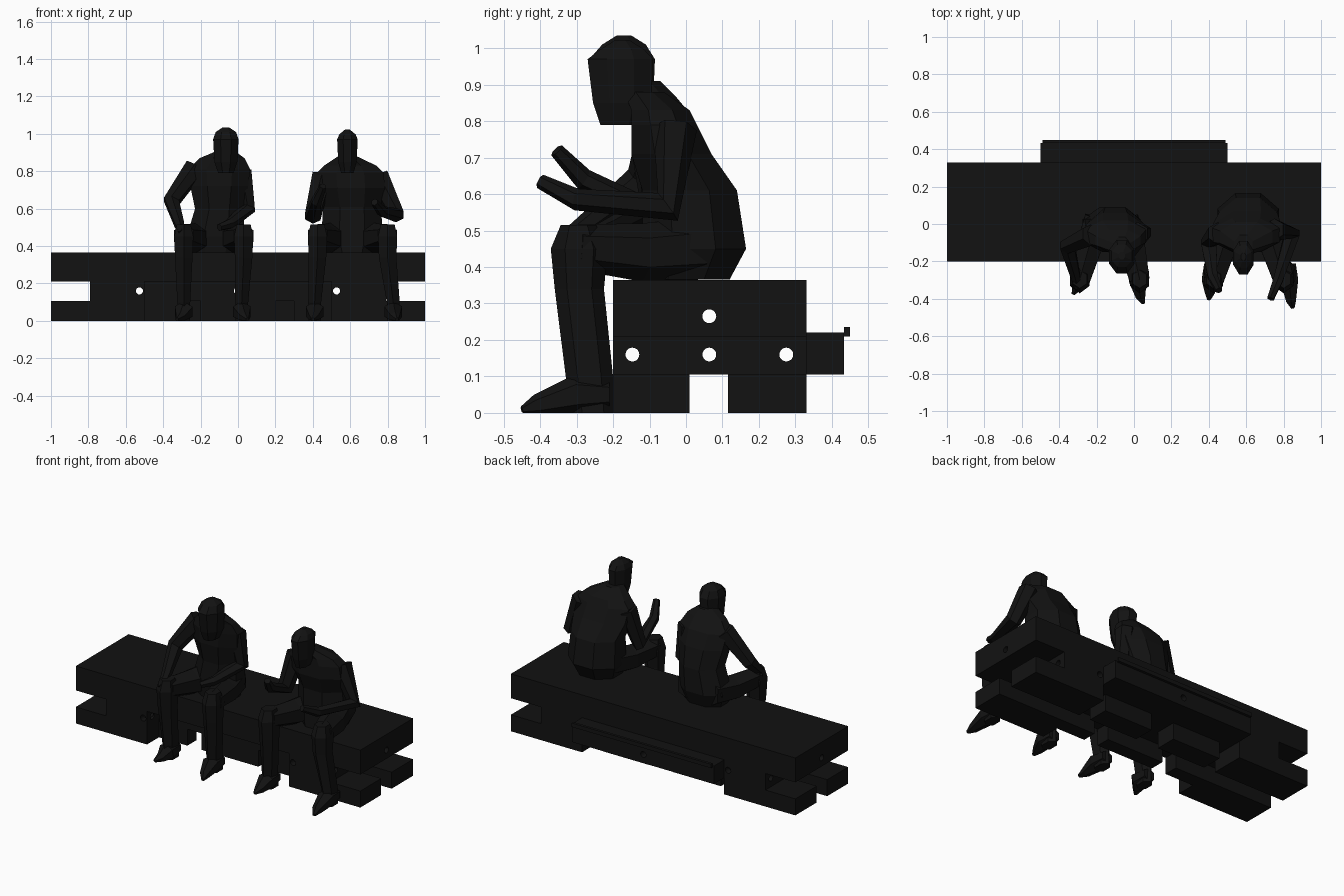
import bpy, math
from mathutils import Vector

if "Cube" in bpy.data.objects:
    bpy.data.objects.remove(bpy.data.objects["Cube"])

black = bpy.data.materials.new("black")
black.diffuse_color = (0.006, 0.006, 0.006, 1)
black.use_nodes = True
black.node_tree.nodes["Principled BSDF"].inputs["Base Color"].default_value = black.diffuse_color


def make(name, verts, faces):
    me = bpy.data.meshes.new(name)
    me.from_pydata(verts, [], faces)
    me.materials.append(black)
    ob = bpy.data.objects.new(name, me)
    bpy.context.collection.objects.link(ob)
    return ob


def skin(name, rings):
    n = len(rings[0])
    verts = [v for r in rings for v in r]
    faces = [tuple(reversed(range(n)))]
    for k in range(len(rings) - 1):
        for i in range(n):
            j = (i + 1) % n
            faces.append((k*n + i, k*n + j, k*n + n + j, k*n + n + i))
    faces.append(tuple(range((len(rings) - 1)*n, len(rings)*n)))
    return make(name, verts, faces)


def stack(name, sections, n=8):
    """Horizontal rings: z, x centre, half width, y front, y back."""
    rings = []
    for z, cx, w, y0, y1 in sections:
        ring = []
        for i in range(n):
            a = 2*math.pi*(i + 0.5)/n
            ring.append((cx + w*1.08*math.cos(a), (y0 + y1)/2 + (y1 - y0)*0.54*math.sin(a), z))
        rings.append(ring)
    return skin(name, rings)


def limb(name, pts, n=6):
    """Tube through points: x, y, z, radius; never below the floor."""
    ps = [Vector(p[:3]) for p in pts]
    rings = []
    for k, p in enumerate(ps):
        d = (ps[min(k + 1, len(ps) - 1)] - ps[max(k - 1, 0)]).normalized()
        u = d.cross(Vector((1, 0, 0))).normalized()
        v = d.cross(u)
        ring = []
        for i in range(n):
            a = 2*math.pi*i/n
            q = p + (u*math.cos(a) + v*math.sin(a))*pts[k][3]
            ring.append((q.x, q.y, max(q.z, 0)))
        rings.append(ring)
    return skin(name, rings)


def box(name, x0, x1, y0, y1, z0, z1):
    v = [(x, y, z) for z in (z0, z1) for x, y in ((x0, y0), (x1, y0), (x1, y1), (x0, y1))]
    return skin(name, [v[:4], v[4:]])


# Bench: top plate and rails
box("top_plate", -1, 1, -.2, .33, .31, .365)
drilled = []
for name, y0, y1 in (("front", -.2, -.1), ("centre", .0, .12), ("back", .23, .33)):
    drilled.append(box(name + "_top_rail", -.5, .5, y0, y1, .21, .31))

# Bench: notched ends with feet
for s in (-1, 1):
    a, b = sorted((s*.5, s))
    c, d = sorted((s*.5, s*.79))
    drilled.append(box("end_top_beam", a, b, -.2, .33, .21, .31))
    drilled.append(box("end_block", c, d, -.2, .33, .105, .21))
    box("end_front_foot", a, b, -.2, .01, 0, .105)
    box("end_back_foot", a, b, .115, .33, 0, .105)

# Bench: hollow middle, with a front groove matching the rear tongue
drilled.append(box("middle_web", -.5, .5, -.08, .21, .105, .21))
drilled.append(box("rear_tongue", -.5, .5, .21, .433, .105, .22))
box("tongue_lip", -.49, .49, .433, .45, .21, .235)
for x0, x1 in ((-.5, -.3), (-.2, .2), (.3, .5)):
    box("middle_front_runner", x0, x1, -.08, .01, 0, .105)
for x0, x1 in ((-.42, -.08), (.08, .42)):
    box("middle_back_runner", x0, x1, .115, .25, 0, .105)

# Bolt holes
cutters = []
for loc, rot in [((0, y, z), (0, math.pi/2, 0)) for y, z in ((-.147, .16), (.064, .16), (.275, .16), (.064, .265))] + \
                [((x, .1, .16), (math.pi/2, 0, 0)) for x in (-.527, -.003, .527)]:
    bpy.ops.mesh.primitive_cylinder_add(vertices=20, radius=.019, depth=2.4, location=loc, rotation=rot)
    c = bpy.context.object
    c.name = "hole_cutter"
    cutters.append(c)
for ob in drilled:
    bpy.context.view_layer.objects.active = ob
    for c in cutters:
        m = ob.modifiers.new("hole", 'BOOLEAN')
        m.operation, m.object, m.solver = 'DIFFERENCE', c, 'EXACT'
        bpy.ops.object.modifier_apply(modifier=m.name)
for c in cutters:
    bpy.data.objects.remove(c)


def sitter(name, torso, head, arms, legs):
    stack(name + "_torso", torso)
    hx, w, top, dy = head
    stack(name + "_head", [(.79, hx, w*.6, -.23 + dy, -.12 + dy), (.85, hx, w*.9, -.25 + dy, -.09 + dy),
                           (.97, hx, w, -.265 + dy, -.085 + dy), (top - .025, hx, w*.8, -.23 + dy, -.11 + dy),
                           (top, hx, w*.25, -.19 + dy, -.15 + dy)])
    for sh, el, wr, tip in arms:
        limb(name + "_arm", [(*sh, .06), (*el, .047), (*wr, .03), (*tip, .02)])
    # Legs: thigh and shin in one tube, wedge shoe
    for hip, knee, ankle, toe in legs:
        limb(name + "_thigh", [(hip, .03, .45, .085), ((hip + knee)/2, -.12, .44, .08), (knee, -.3, .455, .062)])
        stack(name + "_shin", [(.0, ankle, .035, -.31, -.2), (.1, ankle, .037, -.325, -.205),
                               (.34, knee, .05, -.355, -.23), (.45, knee, .055, -.365, -.22),
                               (.515, knee, .04, -.34, -.25)], 6)
        limb(name + "_shoe", [(ankle, -.21, .05, .04), (ankle, -.3, .05, .055),
                              ((ankle + toe[0])/2, toe[1] + .04, .02, .03), (toe[0], toe[1], .008, .01)])


# Left sitter leaning with one hand on the knee
sitter("left_sitter",
       [(.366, -.12, .13, -.12, .06), (.45, -.12, .155, -.13, .09), (.6, -.1, .13, -.13, .09),
        (.72, -.1, .155, -.15, .06), (.81, -.1, .165, -.15, .02), (.87, -.085, .12, -.15, -.03),
        (.91, -.065, .045, -.18, -.07)],
       (-.065, .068, 1.035, .0),
       [((-.23, -.06, .82), (-.355, -.12, .64), (-.315, -.27, .52), (-.3, -.34, .47)),
        ((.02, -.05, .8), (.05, -.04, .6), (-.04, -.18, .52), (-.1, -.235, .5))],
       [(-.19, -.29, -.29, (-.325, -.375)), (-.05, .03, .02, (.05, -.425))])

# Right sitter gesturing with both forearms
sitter("right_sitter",
       [(.366, .61, .13, -.12, .12), (.45, .61, .165, -.12, .165), (.61, .61, .155, -.12, .14),
        (.71, .605, .18, -.15, .07), (.79, .6, .18, -.15, .03), (.83, .6, .14, -.15, .01),
        (.88, .585, .05, -.17, -.06)],
       (.585, .055, 1.022, -.005),
       [((.45, -.05, .78), (.4, -.1, .56), (.42, -.28, .64), (.455, -.355, .72)),
        ((.75, -.03, .78), (.845, -.05, .565), (.77, -.3, .585), (.73, -.4, .635))],
       [(.53, .425, .41, (.4, -.405)), (.69, .8, .83, (.85, -.45))])
